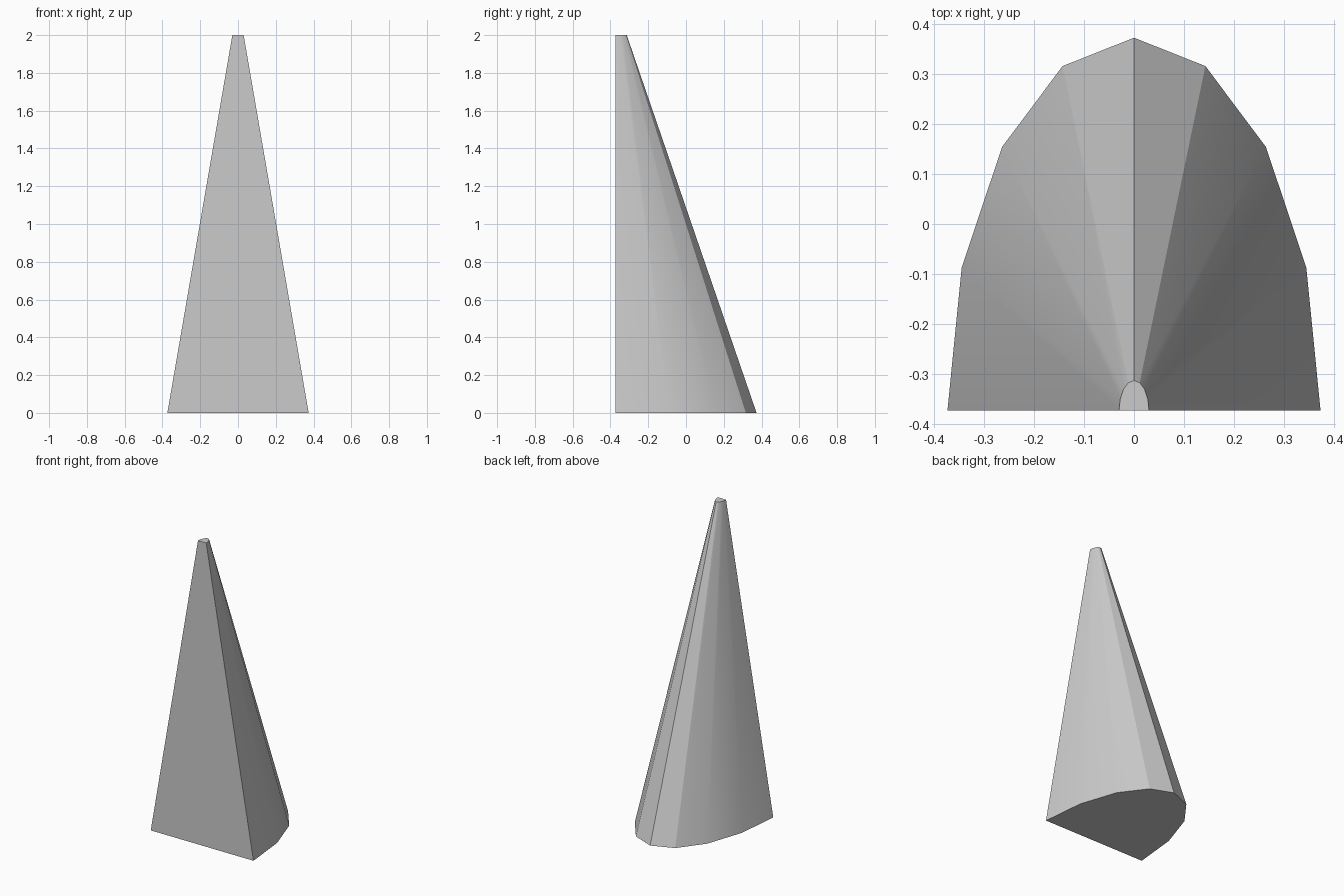
import bpy
import bmesh
from math import sin, cos, pi, radians

cube = bpy.data.objects.get("Cube")
if cube:
    bpy.data.objects.remove(cube, do_unlink=True)

HALF_WIDTH = 0.374
DEPTH = 0.747
FRONT_Y = -DEPTH / 2
HEIGHT = 2.0
TIP_SCALE = 0.08
SEGMENTS = 8


def half_oval(bm, scale, z):
    """Ring of vertices: half ellipse bulging to the back, flat at the front."""
    ring = []
    for i in range(SEGMENTS + 1):
        t = pi * i / SEGMENTS
        ring.append(bm.verts.new((HALF_WIDTH * scale * cos(t),
                                  FRONT_Y + DEPTH * scale * sin(t), z)))
    return ring


# Tapered spike: upright flat front, leaning faceted back
bm = bmesh.new()
base = half_oval(bm, 1.0, 0.0)
tip = half_oval(bm, TIP_SCALE, HEIGHT)
for i in range(len(base)):
    j = (i + 1) % len(base)
    bm.faces.new((base[i], base[j], tip[j], tip[i]))
bm.faces.new(base[::-1])
bm.faces.new(tip)
bmesh.ops.recalc_face_normals(bm, faces=bm.faces)

mesh = bpy.data.meshes.new("tapered_spike")
bm.to_mesh(mesh)
bm.free()
spike = bpy.data.objects.new("tapered_spike", mesh)
bpy.context.collection.objects.link(spike)

# Plain grey
grey = bpy.data.materials.new("light_grey")
grey.use_nodes = True
color = (0.6, 0.6, 0.6, 1.0)
grey.diffuse_color = color
grey.node_tree.nodes["Principled BSDF"].inputs["Base Color"].default_value = color
mesh.materials.append(grey)

# Soft sides, crisp ridges at the back and around the flat faces
bpy.ops.object.select_all(action="DESELECT")
spike.select_set(True)
bpy.context.view_layer.objects.active = spike
bpy.ops.object.shade_smooth_by_angle(angle=radians(25))
